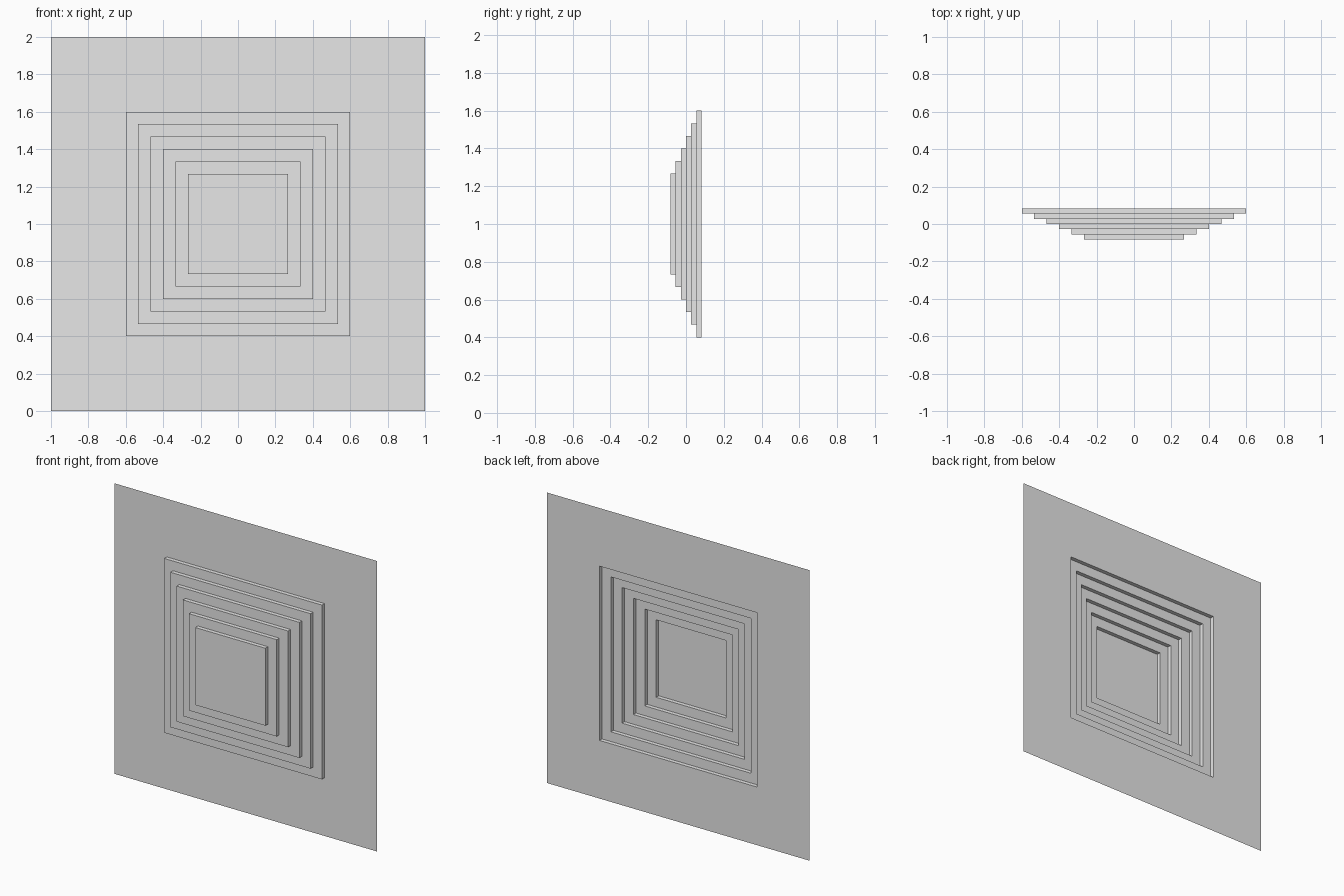
import bpy
import bmesh
from math import radians
from mathutils import Matrix, Vector

cube = bpy.data.objects.get("Cube")
if cube:
    bpy.data.objects.remove(cube, do_unlink=True)

STEPS = 6
STEP_DEPTH = 1 / 36
STEP_INSET = 1 / 15
BORDER = 0.4

# Single grey material
grey = bpy.data.materials.new("light_grey")
grey.use_nodes = True
color = (0.8, 0.8, 0.8, 1)
grey.diffuse_color = color
grey.node_tree.nodes["Principled BSDF"].inputs["Base Color"].default_value = color

# Thin square sheet facing the front
bm = bmesh.new()
place = Matrix.Translation((0, STEPS * STEP_DEPTH / 2, 1)) @ Matrix.Rotation(radians(90), 4, "X")
bmesh.ops.create_grid(bm, x_segments=1, y_segments=1, size=1, matrix=place)
bm.faces.ensure_lookup_table()
panel = bm.faces[0]

# Stepped square terraces pushed forward, hollow at the back
for step in range(STEPS):
    inset = BORDER if step == 0 else STEP_INSET
    bmesh.ops.inset_individual(bm, faces=[panel], thickness=inset, use_even_offset=True)
    panel = bmesh.ops.extrude_discrete_faces(bm, faces=[panel])["faces"][0]
    bmesh.ops.translate(bm, verts=panel.verts[:], vec=Vector((0, -STEP_DEPTH, 0)))

mesh = bpy.data.meshes.new("stepped_panel")
bm.to_mesh(mesh)
bm.free()
mesh.materials.append(grey)
bpy.context.collection.objects.link(bpy.data.objects.new("stepped_panel", mesh))
